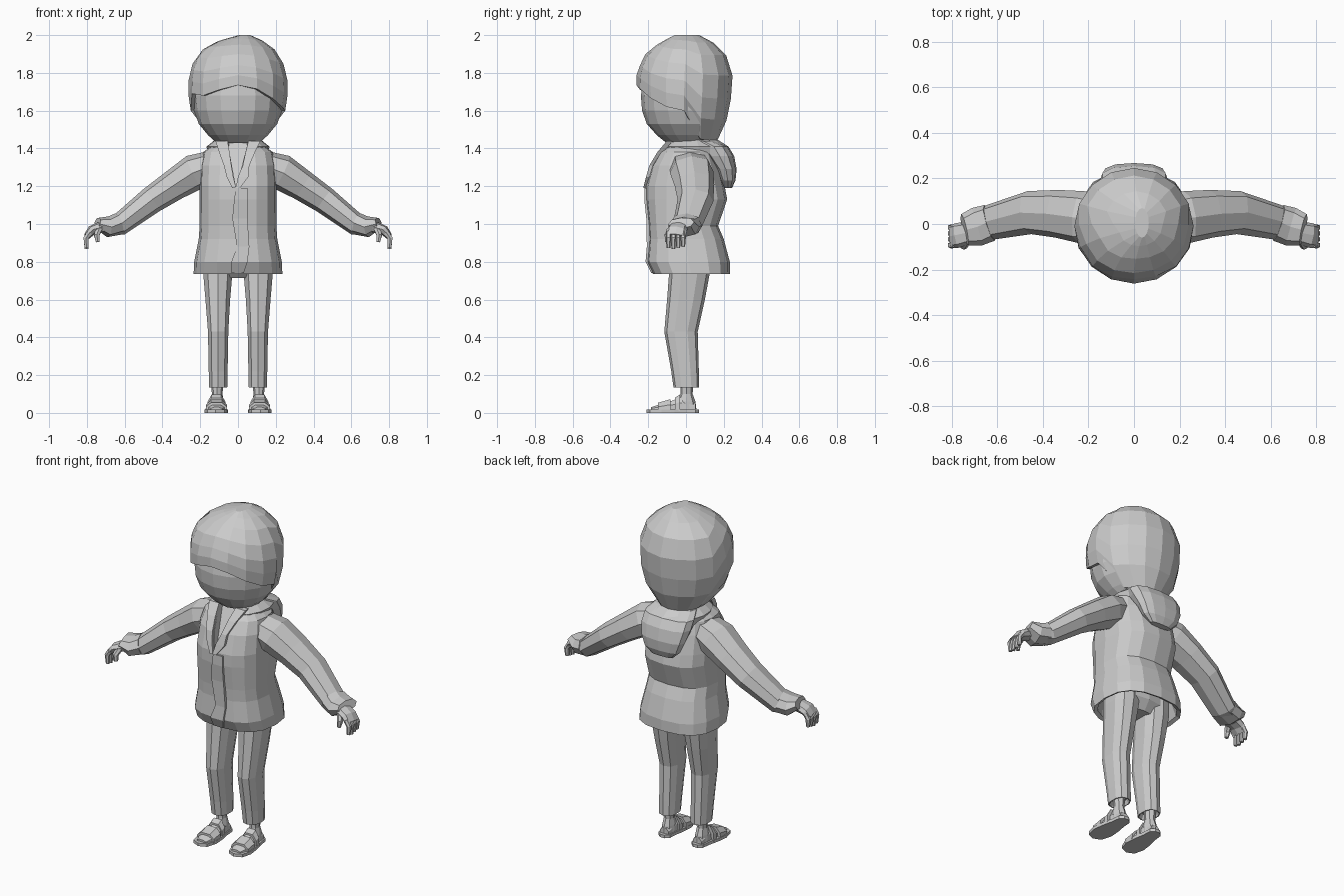
import bpy, bmesh, math
from mathutils import Vector

if "Cube" in bpy.data.objects:
    bpy.data.objects.remove(bpy.data.objects["Cube"])

grey = bpy.data.materials.new("plain grey")
grey.diffuse_color = (0.6, 0.6, 0.6, 1)
grey.use_nodes = True
grey.node_tree.nodes["Principled BSDF"].inputs["Base Color"].default_value = grey.diffuse_color


def make(name, verts, faces):
    me = bpy.data.meshes.new(name)
    bm = bmesh.new()
    vs = [bm.verts.new(v) for v in verts]
    for f in faces:
        bm.faces.new([vs[i] for i in f])
    bmesh.ops.recalc_face_normals(bm, faces=bm.faces)
    bm.to_mesh(me)
    bm.free()
    me.materials.append(grey)
    ob = bpy.data.objects.new(name, me)
    bpy.context.collection.objects.link(ob)
    return ob


def loft(name, rings, caps=(True, True)):
    n = len(rings[0])
    faces = [(r * n + i, r * n + (i + 1) % n, (r + 1) * n + (i + 1) % n, (r + 1) * n + i)
             for r in range(len(rings) - 1) for i in range(n)]
    if caps[0]:
        faces.append(list(range(n))[::-1])
    if caps[1]:
        faces.append([(len(rings) - 1) * n + i for i in range(n)])
    return make(name, [p for r in rings for p in r], faces)


def unit(i, n, power=2.0, phase=0.0):
    a = 2 * math.pi * (i + phase) / n
    c, s = math.cos(a), math.sin(a)
    k = 2 / power
    return math.copysign(abs(c) ** k, c), math.copysign(abs(s) ** k, s)


def ring(z, rx, yf, yb, cx=0.0, n=16, power=2.0, phase=0.0):
    """Horizontal ring from front yf to back yb, half width rx."""
    pts = []
    for i in range(n):
        u, v = unit(i, n, power, phase)
        pts.append(Vector((cx + rx * u, (yf + yb) / 2 + (yb - yf) / 2 * v, z)))
    return pts


def lerp_table(table, z):
    for a, b in zip(table, table[1:]):
        if z <= b[0]:
            t = max(0, (z - a[0]) / (b[0] - a[0]))
            return [p + (q - p) * t for p, q in zip(a, b)]
    return list(table[-1])


def tube(name, path, n=8, power=2.3, s=1):
    """Tube along x,y,z,half depth,half height stations."""
    c = [Vector(p[:3]) for p in path]
    rings = []
    for j, p in enumerate(path):
        t = (c[min(j + 1, len(c) - 1)] - c[max(j - 1, 0)]).normalized()
        side = Vector((0, 1, 0))
        side = (side - t * side.dot(t)).normalized()
        up = t.cross(side)
        r = []
        for i in range(n):
            u, v = unit(i, n, power)
            q = c[j] + side * p[3] * u + up * p[4] * v
            r.append((q.x * s, q.y, q.z))
        rings.append(r)
    return loft(name, rings)


# Head and hair share one profile: z, half width, front y, back y, centre x
SKULL = [(1.43, .12, -.11, .16, 0), (1.50, .205, -.205, .20, 0), (1.60, .25, -.25, .23, 0),
         (1.70, .265, -.262, .242, 0), (1.80, .26, -.262, .247, 0), (1.90, .22, -.215, .21, 0),
         (1.96, .145, -.14, .145, .01), (2.0, .03, -.06, .07, .035)]
face = []
for z, k in ((1.43, .95), (1.47, .94), (1.53, .95), (1.60, .93), (1.68, .92), (1.78, .85)):
    _, rx, yf, yb, cx = lerp_table(SKULL, z)
    face.append(ring(z, rx * k, yf * k, yb * k))
loft("head", face)

# Hair shell with an uneven hairline, one height per direction
HAIRLINE = [1.60, 1.45, 1.44, 1.44, 1.435, 1.44, 1.44, 1.45,
            1.60, 1.69, 1.68, 1.71, 1.735, 1.715, 1.665, 1.62]
hair = []
for f, k in ((0, 1), (.07, 1), (.19, 1), (.38, 1), (.6, 1), (.8, 1), (1, 1), (1, .87)):
    row = []
    for i, h in enumerate(HAIRLINE):
        z = 2.0 - (2.0 - h) * f
        _, rx, yf, yb, cx = lerp_table(SKULL, z)
        row.append(ring(z, rx * k, yf * k, yb * k, cx)[i])
    hair.append(row)
loft("hair", hair, (True, False))
loft("neck", [ring(z, .07, -.05, .09, n=8) for z in (1.34, 1.46)])

# Jacket with a hollow hem: z, half width, front y, back y
COAT = [(.735, .235, -.175, .232), (.80, .232, -.208, .232), (.92, .208, -.198, .20),
        (.99, .203, -.20, .17), (1.13, .205, -.215, .218), (1.20, .205, -.214, .205),
        (1.31, .20, -.182, .175), (1.38, .185, -.14, .15), (1.43, .12, -.09, .12)]
lining = [ring(.90, .18, -.17, .17, power=2.6), ring(.745, .215, -.155, .21, power=2.6)]
jacket = loft("jacket", lining + [ring(*c, power=2.6) for c in COAT])

# Open neck wedge cut out of the jacket front
tri = [(-.06, 1.46), (.06, 1.46), (-.01, 1.19)]
back = [-.05, -.05, -.195]
cutter = make("neck_opening_cutter", [(x, -.4, z) for x, z in tri] +
              [(x, y, z) for (x, z), y in zip(tri, back)],
              [(0, 1, 2), (5, 4, 3), (0, 3, 4, 1), (1, 4, 5, 2), (2, 5, 3, 0)])
cutter.hide_render = True
cutter.hide_set(True)
cut = jacket.modifiers.new("neck_opening", "BOOLEAN")
cut.operation, cut.solver, cut.object = "DIFFERENCE", "EXACT", cutter


def front_strip(name, rows, out):
    """Thin strip on the jacket front; rows are z, left x, right x."""
    rings = []
    for z, x0, x1 in rows:
        y = lerp_table(COAT, z)[2]
        rings.append([(x0, y - out, z), (x1, y - out, z), (x1, y + .02, z), (x0, y + .02, z)])
    loft(name, rings)


front_strip("front_flap", [(.74, -.035, .03), (.80, -.035, .05), (.88, -.005, .06), (1.03, -.03, .05),
                           (1.13, -.02, .05), (1.19, -.012, .05)], .006)
front_strip("left_lapel", [(1.19, -.012, .01), (1.25, .0, .055), (1.31, .025, .06),
                           (1.38, .04, .09), (1.44, .055, .12)], .012)
front_strip("right_lapel", [(1.19, -.03, -.01), (1.25, -.06, -.025), (1.31, -.075, -.035),
                            (1.38, -.10, -.045), (1.44, -.12, -.055)], .012)

# Hood hanging behind, and the collar band that leads to it
loft("hood", [ring(z, rx, yf, yb, n=12, power=2.6) for z, rx, yf, yb in
              ((1.19, .07, .205, .243), (1.23, .115, .18, .262), (1.29, .14, .155, .268),
               (1.36, .155, .10, .255), (1.41, .155, .07, .225), (1.44, .13, .03, .15))])
collar = []
for i in range(13):
    a = math.radians(-65 + 310 * i / 12)
    b = max(0, math.sin(a))
    c, s = math.cos(a), math.sin(a)
    collar.append([(r * c, .03 + r * s, z) for r, z in
                   ((.105, 1.38), (.15 + .04 * b, 1.37), (.165 + .03 * b, 1.41), (.12 + .02 * b, 1.445))])
loft("collar", collar)

# Hips inside the jacket
loft("hips", [ring(z, rx, yf, yb, n=12, power=2.6) for z, rx, yf, yb in
              ((.715, .09, -.05, .09), (.77, .18, -.10, .13), (.92, .17, -.12, .14))])

for s, side in ((1, "left"), (-1, "right")):
    # Sleeve, cuff and hand
    tube(side + "_sleeve", [(.11, .015, 1.32, .10, .075), (.23, .03, 1.275, .115, .095),
                            (.34, .045, 1.205, .105, .082), (.46, .05, 1.125, .095, .072),
                            (.63, .008, .995, .078, .058), (.70, -.015, .985, .07, .048)], s=s)
    tube(side + "_cuff", [(.635, .005, 1.0, .082, .058), (.69, -.012, .985, .085, .055),
                          (.745, -.025, 1.005, .07, .03)], s=s)
    tube(side + "_palm", [(.69, -.03, .985, .04, .028), (.735, -.04, .98, .05, .03),
                          (.775, -.05, .965, .055, .026), (.80, -.055, .935, .052, .018)], s=s)
    for k in range(4):
        y = -.093 + .026 * k
        tube(side + "_finger", [(.785, y, .955, .013, .016), (.805, y, .925, .014, .015),
                                (.802, y, .868 + .006 * abs(k - 1), .010, .011)], n=6, s=s)
    tube(side + "_thumb", [(.735, -.075, .975, .018, .018), (.748, -.098, .94, .016, .016),
                           (.742, -.10, .905, .011, .011)], n=6, s=s)

    # Trouser leg with a hollow hem
    legs = [(.16, .035, -.045, .05, .105), (.135, .045, -.06, .065, .105), (.135, .05, -.066, .07, .105),
            (.22, .052, -.078, .068, .105), (.43, .056, -.115, .062, .105), (.60, .068, -.10, .10, .107),
            (.735, .08, -.09, .125, .107), (.88, .082, -.09, .13, .10)]
    loft(side + "_trouser_leg", [ring(z, rx, yf, yb, s * cx, n=10, power=2.5, phase=.5)
                                 for z, rx, yf, yb, cx in legs])

    # Ankle and foot
    loft(side + "_ankle", [ring(z, rx, yf, yb, s * .11, n=8) for z, rx, yf, yb in
                           ((.02, .036, -.04, .055), (.06, .034, -.05, .05),
                            (.10, .028, -.03, .035), (.17, .034, -.03, .04))])
    foot = []
    for y, w, h, cx in ((.05, .03, .05, .11), (-.02, .036, .085, .11), (-.08, .042, .062, .112),
                        (-.14, .047, .045, .114), (-.185, .03, .03, .114)):
        foot.append([(s * cx + w * u, y, z) for u, z in
                     ((-1, .015), (-.95, .015 + (h - .015) * .55), (-.45, h), (.45, h),
                      (.95, .015 + (h - .015) * .55), (1, .015))])
    loft(side + "_foot", foot)

    # Sandal sole and straps
    plan = [(.0, -.21), (.045, -.19), (.062, -.13), (.055, -.06), (.042, .0), (.038, .05), (.015, .07)]
    plan += [(-x, y) for x, y in plan[:0:-1]]
    loft(side + "_sandal_sole", [[(s * (.112 - .03 * y) + x, y, z) for x, y in plan] for z in (0, .018)])
    for y, w, h, d in ((-.115, .058, .066, .032), (-.045, .05, .092, .014)):
        strap = []
        for dy, drop in ((-d, .012), (d, -.006)):
            strap.append([(s * .114 + w * u, y + dy, max(.008, (h - drop) * v)) for u, v in
                          ((-1, .1), (-.95, .6), (-.5, 1), (.5, 1), (.95, .6), (1, .1))])
        loft(side + "_sandal_strap", strap)
